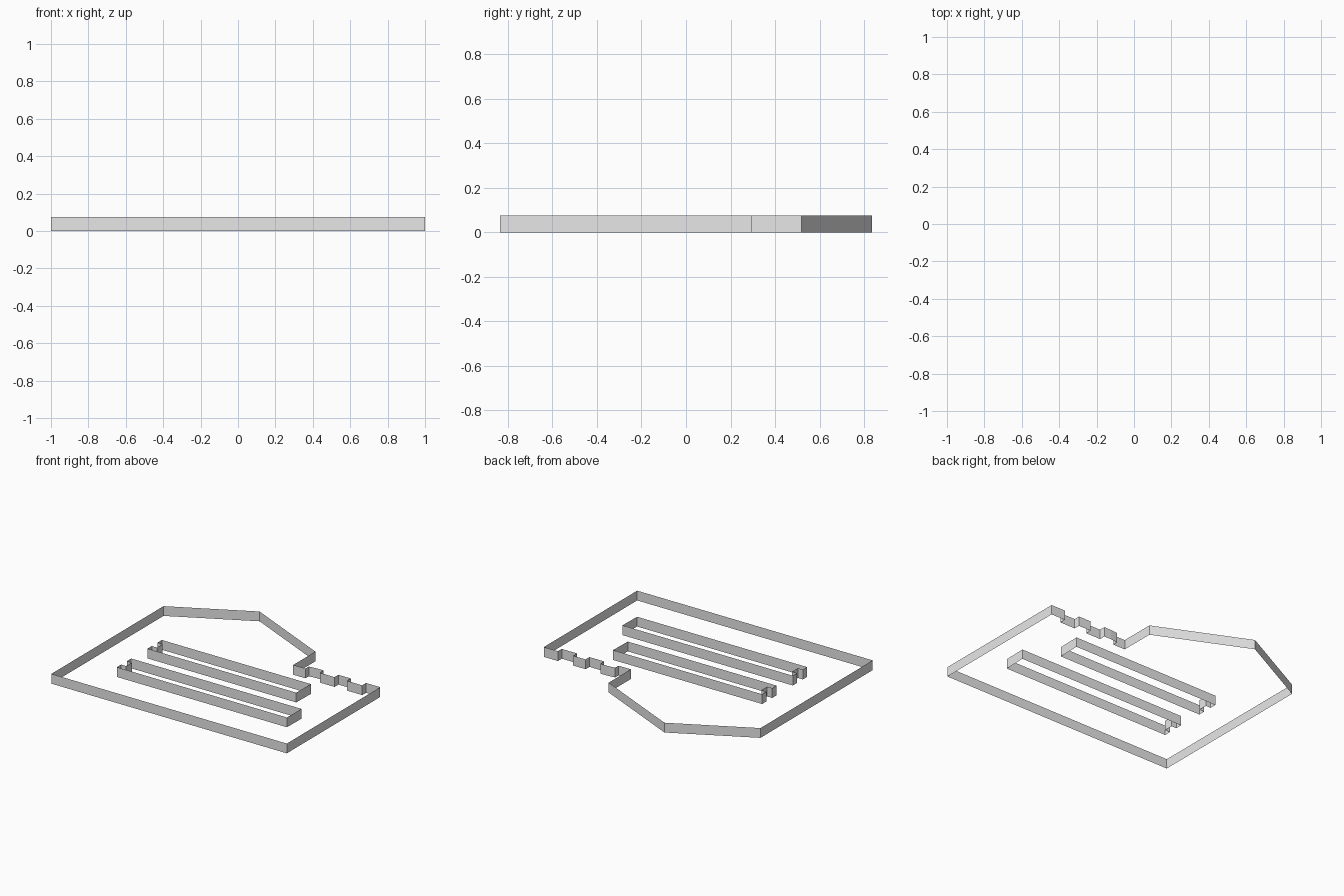
import bpy
import bmesh
from mathutils import Vector

cube = bpy.data.objects.get("Cube")
if cube:
    bpy.data.objects.remove(cube, do_unlink=True)

HEIGHT = 0.075

grey = bpy.data.materials.new("light grey")
grey.use_nodes = True
grey.diffuse_color = (0.8, 0.8, 0.8, 1)
grey.node_tree.nodes["Principled BSDF"].inputs["Base Color"].default_value = (0.8, 0.8, 0.8, 1)


def wall(name, points):
    """Closed thin wall: a profile loop pulled straight up."""
    bm = bmesh.new()
    verts = [bm.verts.new((x, y, 0)) for x, y in points]
    edges = [bm.edges.new((v, verts[(i + 1) % len(verts)])) for i, v in enumerate(verts)]
    new = bmesh.ops.extrude_edge_only(bm, edges=edges)["geom"]
    top = [g for g in new if isinstance(g, bmesh.types.BMVert)]
    bmesh.ops.translate(bm, verts=top, vec=Vector((0, 0, HEIGHT)))
    # Profiles run so that the material lies on their left; faces look right
    for face in bm.faces:
        low = [v for v in face.verts if v.co.z < HEIGHT / 2]
        i, j = sorted(verts.index(v) for v in low)
        if j - i > 1:
            i, j = j, i
        along = verts[j].co - verts[i].co
        face.normal_update()
        if face.normal.dot(along.cross(Vector((0, 0, 1)))) < 0:
            face.normal_flip()
    mesh = bpy.data.meshes.new(name)
    bm.to_mesh(mesh)
    bm.free()
    mesh.materials.append(grey)
    obj = bpy.data.objects.new(name, mesh)
    bpy.context.collection.objects.link(obj)
    return obj


# Outer wall: square base, notched shoulder, gabled back
shoulder, tooth = 0.25, 0.297
notches = [(1, tooth), (0.88, tooth), (0.88, shoulder),
           (0.75, shoulder), (0.75, tooth), (0.645, tooth), (0.645, shoulder),
           (0.52, shoulder), (0.52, tooth), (0.46, tooth), (0.398, 0.29), (0.398, shoulder)]
gable = [(0.294, shoulder), (0.294, 0.518), (-0.402, 0.836), (-1, 0.525)]
wall("outer_wall", [(-1, -0.836), (1, -0.836)] + notches + gable)


# Two long slots, each with a small tab at the left-hand end
def slot(name, y, right):
    left, tab, half = -0.69, -0.647, 0.087
    wall(name, [(left, y + half), (right, y + half), (right - 0.003, y - half),
                (left, y - half), (left, y - 0.035), (tab, y - 0.035),
                (tab, y + 0.035), (left, y + 0.035)])


slot("back_slot_wall", -0.025, 0.576)
slot("front_slot_wall", -0.397, 0.757)
